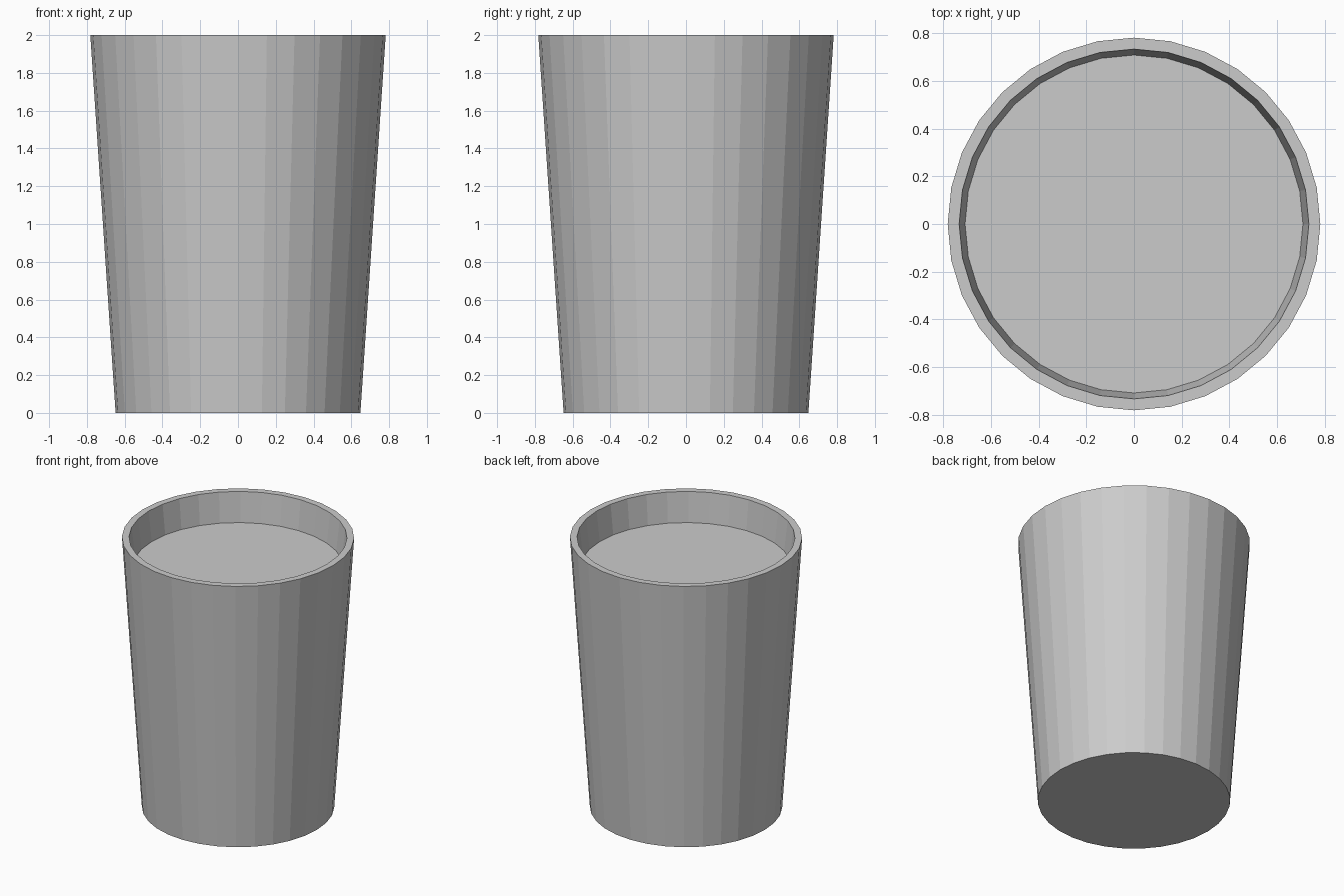
import bpy, bmesh

if "Cube" in bpy.data.objects:
    bpy.data.objects.remove(bpy.data.objects["Cube"])

SIDES = 32
HEIGHT = 2.0
BOTTOM_R, TOP_R = 0.648, 0.782
INNER_R, FLOOR_R = 0.734, 0.709
FLOOR_Z = 1.78

bm = bmesh.new()

# Tapered outer body with closed ends
bmesh.ops.create_cone(bm, cap_ends=True, segments=SIDES,
                      radius1=BOTTOM_R, radius2=TOP_R, depth=HEIGHT)
bmesh.ops.translate(bm, verts=bm.verts[:], vec=(0, 0, HEIGHT / 2))


def step_in(face, radius_ratio, z):
    """Extrude a face, scale it about the axis and set its height."""
    new_face = bmesh.ops.extrude_discrete_faces(bm, faces=[face])["faces"][0]
    for v in new_face.verts:
        v.co.x *= radius_ratio
        v.co.y *= radius_ratio
        v.co.z = z
    return new_face


# Flat rim, then sloping inner wall down to the filled surface
top = max(bm.faces, key=lambda f: f.calc_center_median().z)
rim = step_in(top, INNER_R / TOP_R, HEIGHT)
step_in(rim, FLOOR_R / INNER_R, FLOOR_Z)

bmesh.ops.recalc_face_normals(bm, faces=bm.faces[:])
mesh = bpy.data.meshes.new("cup")
bm.to_mesh(mesh)
bm.free()
bpy.context.collection.objects.link(bpy.data.objects.new("cup", mesh))
